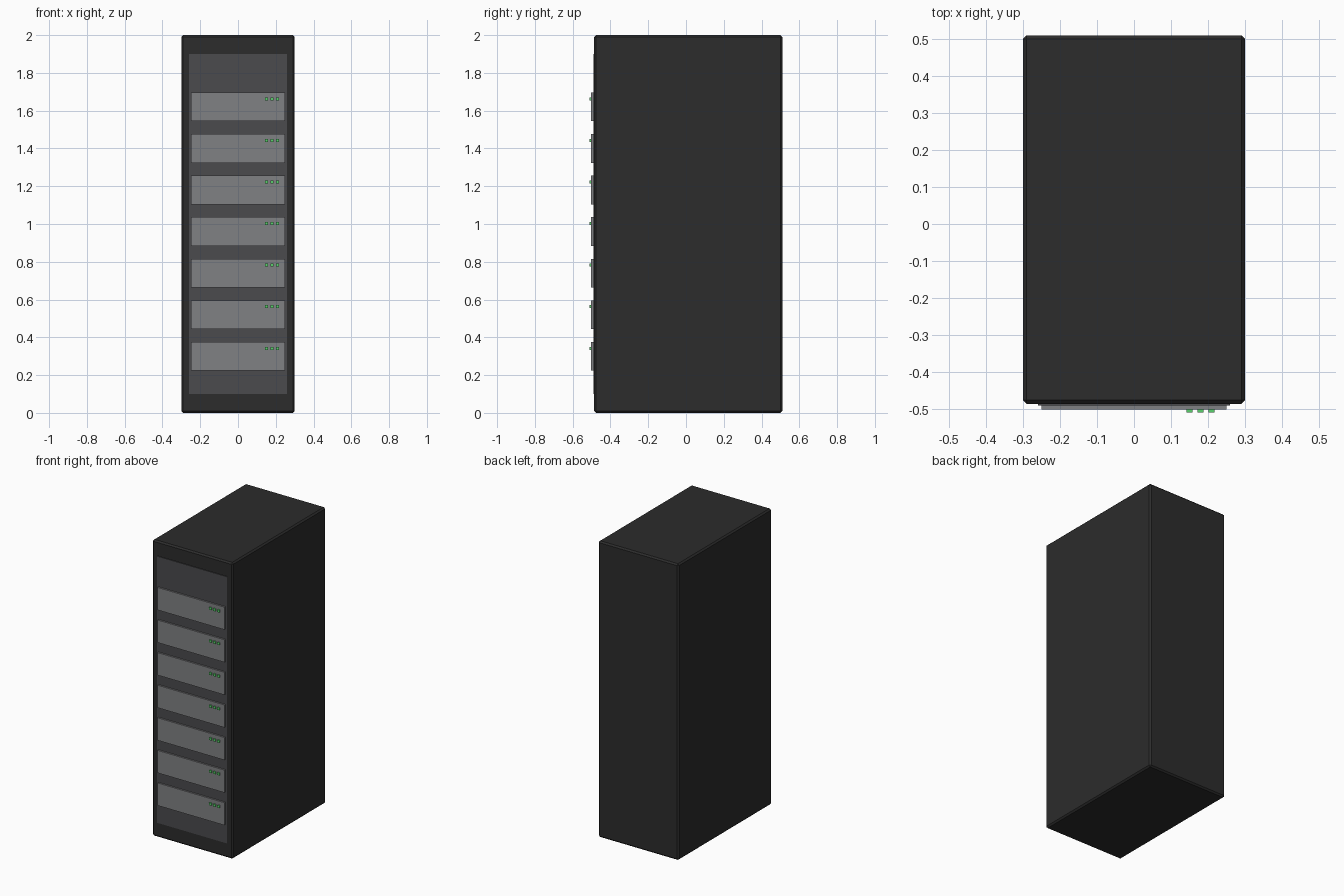
import bpy

if "Cube" in bpy.data.objects:
    bpy.data.objects.remove(bpy.data.objects["Cube"])


def material(name, rgb):
    m = bpy.data.materials.new(name)
    m.diffuse_color = (*rgb, 1.0)
    m.use_nodes = True
    m.node_tree.nodes["Principled BSDF"].inputs["Base Color"].default_value = m.diffuse_color
    return m


CASE = material("charcoal case", (0.025, 0.025, 0.025))
PANEL = material("dark grey panel", (0.069, 0.069, 0.074))
UNIT = material("mid grey unit", (0.215, 0.218, 0.228))
LIGHT = material("green light", (0.10, 0.65, 0.15))


def box(name, x, y, z, mat):
    """Box from (min, max) pairs on each axis."""
    bpy.ops.mesh.primitive_cube_add(size=1)
    ob = bpy.context.object
    ob.name = name
    ob.location = [(a + b) / 2 for a, b in (x, y, z)]
    ob.scale = [b - a for a, b in (x, y, z)]
    bpy.ops.object.transform_apply(location=False, rotation=False, scale=True)
    ob.data.materials.append(mat)
    return ob


# cabinet with chamfered edges
case = box("cabinet", (-0.3, 0.3), (-0.486, 0.51), (0, 2), CASE)
bevel = case.modifiers.new("chamfer", 'BEVEL')
bevel.width = 0.01
bevel.segments = 1

# front panel
box("front_panel", (-0.26, 0.26), (-0.491, -0.47), (0.1, 1.9), PANEL)

# seven server units, each with three status lights
for i in range(7):
    z = 0.3 + 0.22 * i
    box(f"server_unit_{i + 1}", (-0.25, 0.25), (-0.502, -0.48), (z - 0.076, z + 0.076), UNIT)
    for j in range(3):
        x = 0.15 + 0.03 * j
        box(f"status_light_{i + 1}_{j + 1}", (x - 0.008, x + 0.008), (-0.51, -0.501),
            (z + 0.034, z + 0.05), LIGHT)
